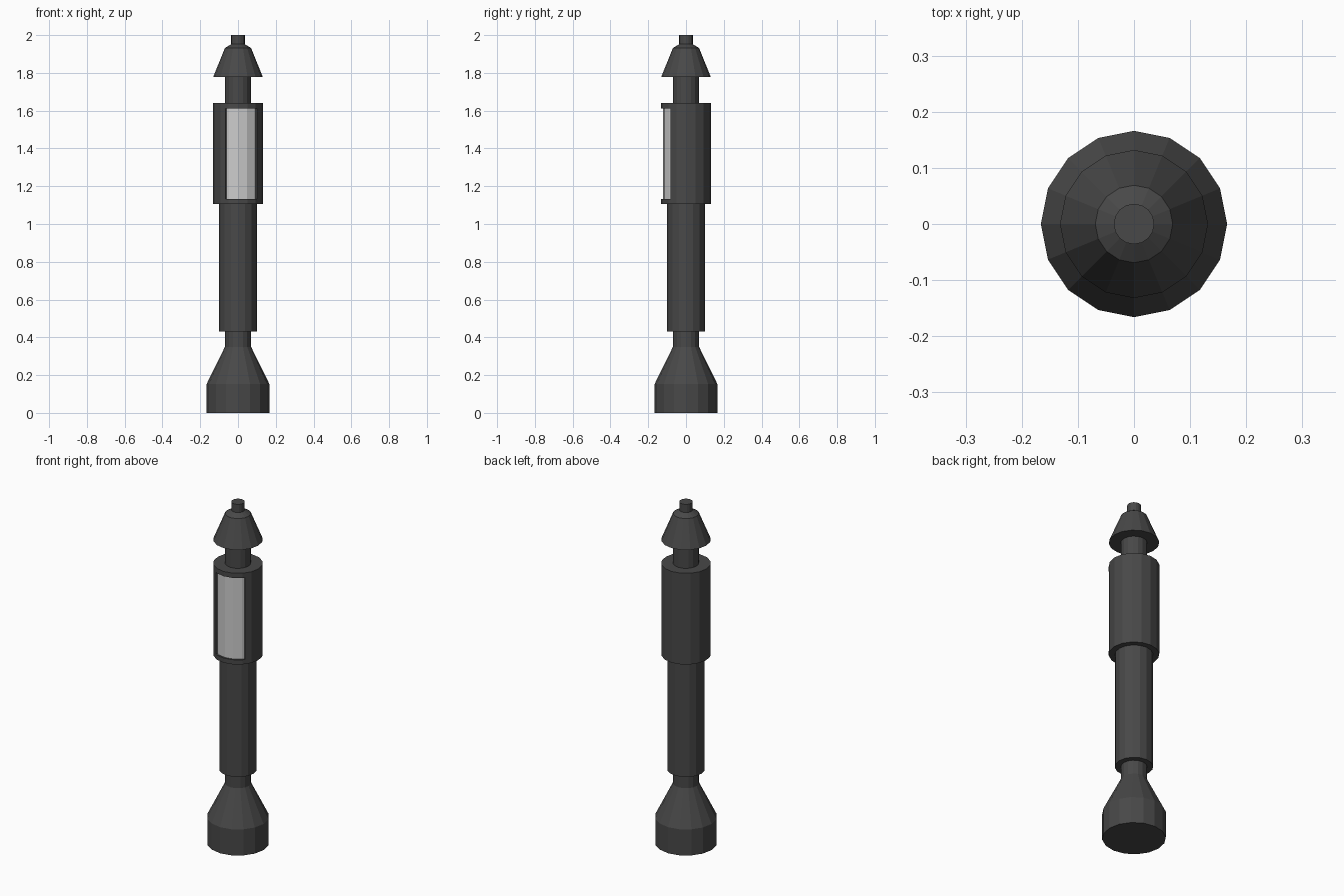
import bpy, bmesh, math

if "Cube" in bpy.data.objects:
    bpy.data.objects.remove(bpy.data.objects["Cube"])

SIDES = 16
STEP = 2 * math.pi / SIDES


def material(name, v):
    m = bpy.data.materials.new(name)
    m.diffuse_color = (v, v, v, 1)
    m.use_nodes = True
    m.node_tree.nodes["Principled BSDF"].inputs["Base Color"].default_value = m.diffuse_color
    return m


DARK = material("dark grey metal", 0.065)
GLASS = material("light grey glass", 0.6)


def finish(name, bm, mats):
    me = bpy.data.meshes.new(name)
    bm.to_mesh(me)
    bm.free()
    for m in mats:
        me.materials.append(m)
    ob = bpy.data.objects.new(name, me)
    bpy.context.collection.objects.link(ob)
    return ob


def lathe(name, profile):
    """Closed 16-sided turned part from (radius, z) pairs, bottom to top."""
    bm = bmesh.new()
    rings = [[bm.verts.new((r * math.cos(i * STEP), r * math.sin(i * STEP), z))
              for i in range(SIDES)] for r, z in profile]
    for lo, hi in zip(rings, rings[1:]):
        for i in range(SIDES):
            j = (i + 1) % SIDES
            bm.faces.new((lo[i], lo[j], hi[j], hi[i]))
    bm.faces.new(rings[0][::-1])
    bm.faces.new(rings[-1])
    return finish(name, bm, [DARK])


def on_polygon(radius, angle):
    """Point on the 16-sided outline at any angle."""
    r = radius * math.cos(STEP / 2) / math.cos(angle % STEP - STEP / 2)
    return r * math.cos(angle), r * math.sin(angle)


def arc(radius, a, b):
    """Outline points from angle a to b, stopping at each polygon corner."""
    corners = [k * STEP for k in range(-SIDES, 2 * SIDES)
               if a + 1e-4 < k * STEP < b - 1e-4]
    return [on_polygon(radius, t) for t in [a] + corners + [b]]


# turned parts
lathe("flared_base", [(0.166, 0), (0.166, 0.153), (0.069, 0.35)])
lathe("lower_neck", [(0.069, 0.35), (0.069, 0.43)])
lathe("post", [(0.10, 0.43), (0.10, 1.105)])
lathe("lamp_bottom_rim", [(0.132, 1.105), (0.132, 1.132)])
lathe("lamp_top_rim", [(0.132, 1.612), (0.132, 1.64)])
lathe("upper_neck", [(0.069, 1.64), (0.069, 1.777)])
lathe("cap", [(0.132, 1.777), (0.069, 1.932), (0.036, 1.952)])
lathe("finial", [(0.036, 1.95), (0.036, 2.0)])

# lamp housing with a recessed window facing the front
START, END = math.radians(-120), math.radians(-38.5)
wall = arc(0.132, END, START + 2 * math.pi)
window = arc(0.122, START, END)
outline = wall + window
bm = bmesh.new()
low = [bm.verts.new((x, y, 1.132)) for x, y in outline]
high = [bm.verts.new((x, y, 1.612)) for x, y in outline]
for i in range(len(outline)):
    j = (i + 1) % len(outline)
    f = bm.faces.new((low[i], low[j], high[j], high[i]))
    f.material_index = int(len(wall) <= i < len(outline) - 1)
finish("lamp_housing", bm, [DARK, GLASS])
